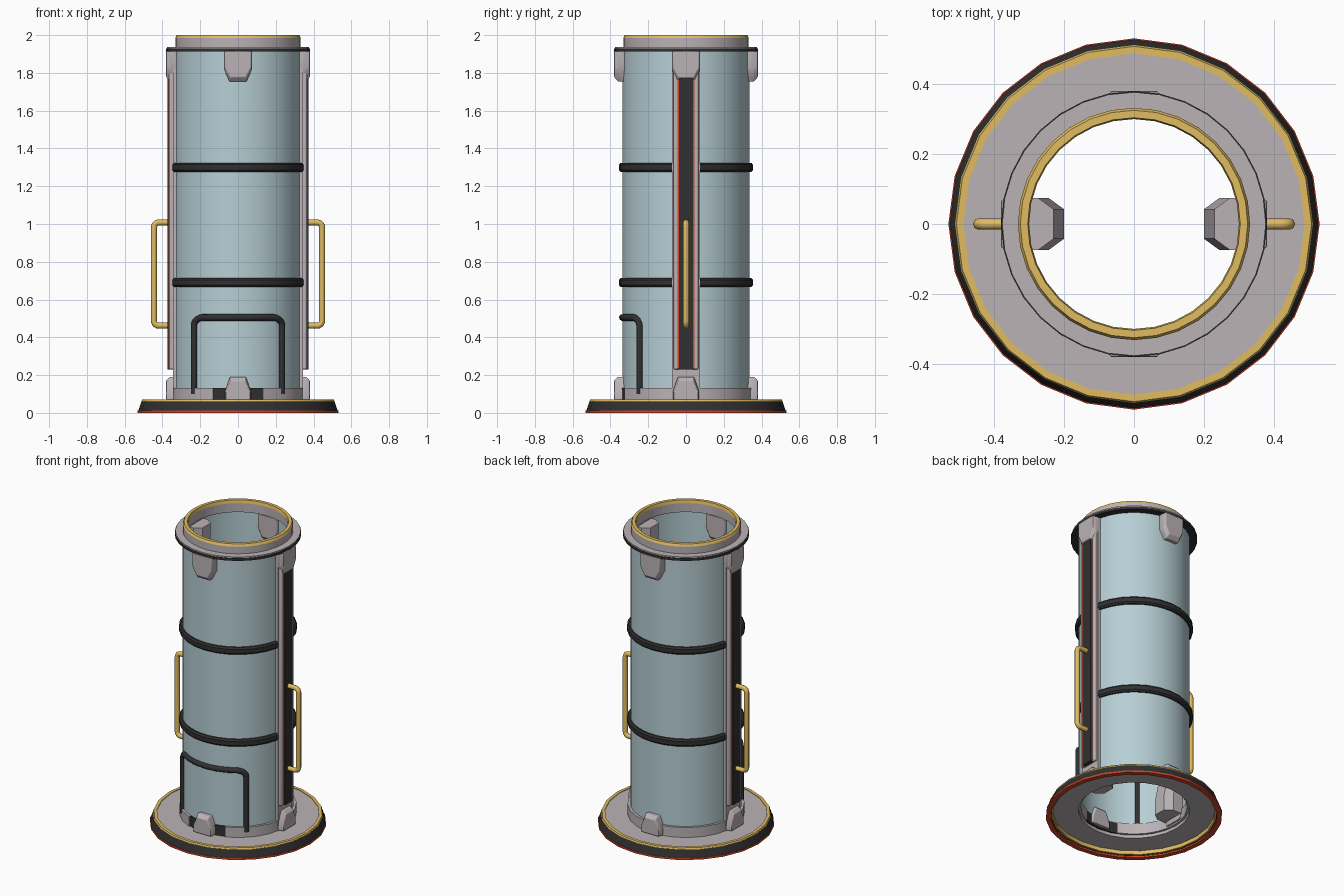
import bpy, bmesh, math
from mathutils import Matrix

if "Cube" in bpy.data.objects:
    bpy.data.objects.remove(bpy.data.objects["Cube"])


def material(name, rgb):
    m = bpy.data.materials.new(name)
    m.diffuse_color = (*rgb, 1)
    m.use_nodes = True
    m.node_tree.nodes["Principled BSDF"].inputs["Base Color"].default_value = m.diffuse_color
    return m


GREY = material("warm_grey", (0.50, 0.45, 0.47))
DARK = material("dark_rubber", (0.03, 0.03, 0.03))
GOLD = material("gold", (0.75, 0.50, 0.12))
RED = material("red_trim", (0.65, 0.06, 0.02))
GLASS = material("blue_glass", (0.47, 0.62, 0.66))


def finish(name, bm, mat, angle=35, bevel=0):
    bmesh.ops.recalc_face_normals(bm, faces=bm.faces)
    me = bpy.data.meshes.new(name)
    bm.to_mesh(me)
    bm.free()
    ob = bpy.data.objects.new(name, me)
    bpy.context.collection.objects.link(ob)
    me.materials.append(mat)
    if bevel:
        b = ob.modifiers.new("soft_edges", "BEVEL")
        b.width, b.segments = bevel, 2
    bpy.ops.object.select_all(action="DESELECT")
    ob.select_set(True)
    bpy.context.view_layer.objects.active = ob
    bpy.ops.object.shade_smooth_by_angle(angle=math.radians(angle))
    return ob


def loft(name, loops, mat, rot=0, closed=False, bevel=0):
    """Skin closed cross-section loops; cap the ends unless the path closes."""
    bm = bmesh.new()
    rings = [[bm.verts.new(p) for p in loop] for loop in loops]
    n = len(rings[0])
    pairs = list(zip(rings, rings[1:])) + ([(rings[-1], rings[0])] if closed else [])
    for a, b in pairs:
        for i in range(n):
            j = (i + 1) % n
            bm.faces.new((a[i], a[j], b[j], b[i]))
    if not closed:
        bm.faces.new(rings[0])
        bm.faces.new(rings[-1])
    bm.transform(Matrix.Rotation(math.radians(rot), 4, "Z"))
    return finish(name, bm, mat, bevel=bevel)


def lathe(name, profile, mat, sides=32, start=0, sweep=360):
    """Turn a closed (radius, z) profile around z, fully or over an arc."""
    full = sweep == 360
    loops = []
    for i in range(sides if full else sides + 1):
        a = math.radians(start + sweep * i / sides)
        loops.append([(r * math.cos(a), r * math.sin(a), z) for r, z in profile])
    return loft(name, loops, mat, closed=full)


def rect(r0, r1, z0, z1):
    return [(r0, z0), (r1, z0), (r1, z1), (r0, z1)]


def tube(name, pts, radius, mat, rot=0):
    """Round bar along a point path."""
    cu = bpy.data.curves.new(name, "CURVE")
    cu.dimensions = "3D"
    cu.bevel_depth, cu.bevel_resolution, cu.use_fill_caps = radius, 2, True
    sp = cu.splines.new("POLY")
    sp.points.add(len(pts) - 1)
    for p, co in zip(sp.points, pts):
        p.co = (*co, 1)
    cu.materials.append(mat)
    ob = bpy.data.objects.new(name, cu)
    ob.rotation_euler.z = math.radians(rot)
    bpy.context.collection.objects.link(ob)


def rounded(cx, cz, r, a0, a1, n=5):
    return [(cx + r * math.cos(math.radians(a0 + (a1 - a0) * i / n)),
             cz + r * math.sin(math.radians(a0 + (a1 - a0) * i / n))) for i in range(n + 1)]


# Base: plate, gold rim, rubber skirt, red edge
lathe("base_plate", rect(0.335, 0.495, 0.04, 0.066), GREY, 24)
lathe("base_gold_rim", [(0.488, 0.015), (0.50, 0.015), (0.512, 0.06), (0.508, 0.07), (0.488, 0.07)], GOLD, 24)
lathe("base_skirt", [(0.498, 0.01), (0.528, 0.01), (0.511, 0.06), (0.50, 0.06)], DARK, 24)
lathe("base_red_edge", rect(0.50, 0.531, 0, 0.012), RED, 24)

# Lower collar, with an opening at the front for the door sill
lathe("lower_collar", rect(0.32, 0.352, 0.06, 0.132), GREY, 21, -68, 316)
lathe("door_sill", rect(0.325, 0.344, 0.06, 0.132), DARK, 4, -112, 44)

# Glass tube
lathe("glass_tube", rect(0.327, 0.335, 0.10, 1.93), GLASS, 48)

# Top flange, collar and gold lip
lathe("top_seal", rect(0.325, 0.38, 1.913, 1.93), DARK, 32)
lathe("top_flange", rect(0.315, 0.377, 1.93, 1.938), GREY, 32)
lathe("top_collar", [(0.302, 1.92), (0.332, 1.92), (0.332, 1.985), (0.302, 1.985)], GREY, 32)
lathe("top_gold_lip", [(0.30, 1.98), (0.332, 1.985), (0.325, 2.0), (0.304, 2.0)], GOLD, 32)

# Rubber hoops between the side pillars
for z in (0.69, 1.30):
    for s in (12, 192):
        hoop = [(0.322, z - 0.022), (0.346, z - 0.024), (0.355, z - 0.014),
                (0.355, z + 0.014), (0.346, z + 0.024), (0.322, z + 0.022)]
        lathe("rubber_hoop", hoop, DARK, 12, s, 156)

# Door frame wrapped on the front of the tube
half = [(0.232, 0.10), (0.232, 0.30)] + rounded(0.187, 0.46, 0.045, 0, 90)
half += [(0.13, 0.505), (0.065, 0.505)]
outline = half + [(0, 0.505)] + [(-x, z) for x, z in reversed(half)]
tube("door_frame", [(x, -math.sqrt(0.337 ** 2 - x * x), z) for x, z in outline], 0.018, DARK)


def clip(name, z_flat, z_knee, z_tip, w, tip, rot):
    """Tapered clamp block straddling the glass."""
    outline = [(-w, z_flat), (-w, z_knee), (-tip, z_tip), (tip, z_tip), (w, z_knee), (w, z_flat)]
    mid = (z_flat + z_knee) / 2

    def loop(r, k, kz):
        return [(r, y * k, mid + (z - mid) * (kz if z != z_flat else 1)) for y, z in outline]
    loft(name, [loop(0.305, 0.9, 0.85), loop(0.318, 1, 1), loop(0.36, 1, 1), loop(0.38, 0.9, 0.8)],
         GREY, rot, bevel=0.003)


for rot in (0, 90, 180, 270):
    clip("top_clip", 1.915, 1.82, 1.755, 0.075, 0.045, rot)
    clip("bottom_clip", 0.07, 0.115, 0.19, 0.07, 0.042, rot)


def bar(name, x0, x1, w, z0, z1, mat, rot, bevel=0):
    loft(name, [[(x0, -w, z), (x1, -w, z), (x1, w, z), (x0, w, z)] for z in (z0, z1)],
         mat, rot, bevel=bevel)


def inner_section(x, z):
    return [(0.345, -0.075, z), (x + 0.045, -0.075, z), (x, -0.042, z),
            (x, 0.042, z), (x + 0.045, 0.075, z), (0.345, 0.075, z)]


# Side pillars: outer rail, rubber strip, red piping, inner column, handle
for rot in (0, 180):
    bar("pillar_rail", 0.32, 0.365, 0.066, 0.23, 1.915, GREY, rot, 0.008)
    bar("pillar_red_piping", 0.35, 0.369, 0.045, 0.235, 1.775, RED, rot)
    bar("pillar_rubber_strip", 0.35, 0.373, 0.038, 0.23, 1.78, DARK, rot)
    loft("inner_column", [inner_section(x, z) for x, z in
                          ((0.20, 0.10), (0.20, 0.20), (0.225, 0.32), (0.23, 0.5), (0.23, 1.91))],
         GREY, rot)
    path = [(0.36, 0.462)] + rounded(0.42, 0.487, 0.025, -90, 0)
    path += rounded(0.42, 0.983, 0.025, 0, 90) + [(0.36, 1.008)]
    tube("handle", [(x, 0, z) for x, z in path], 0.016, GOLD, rot)
